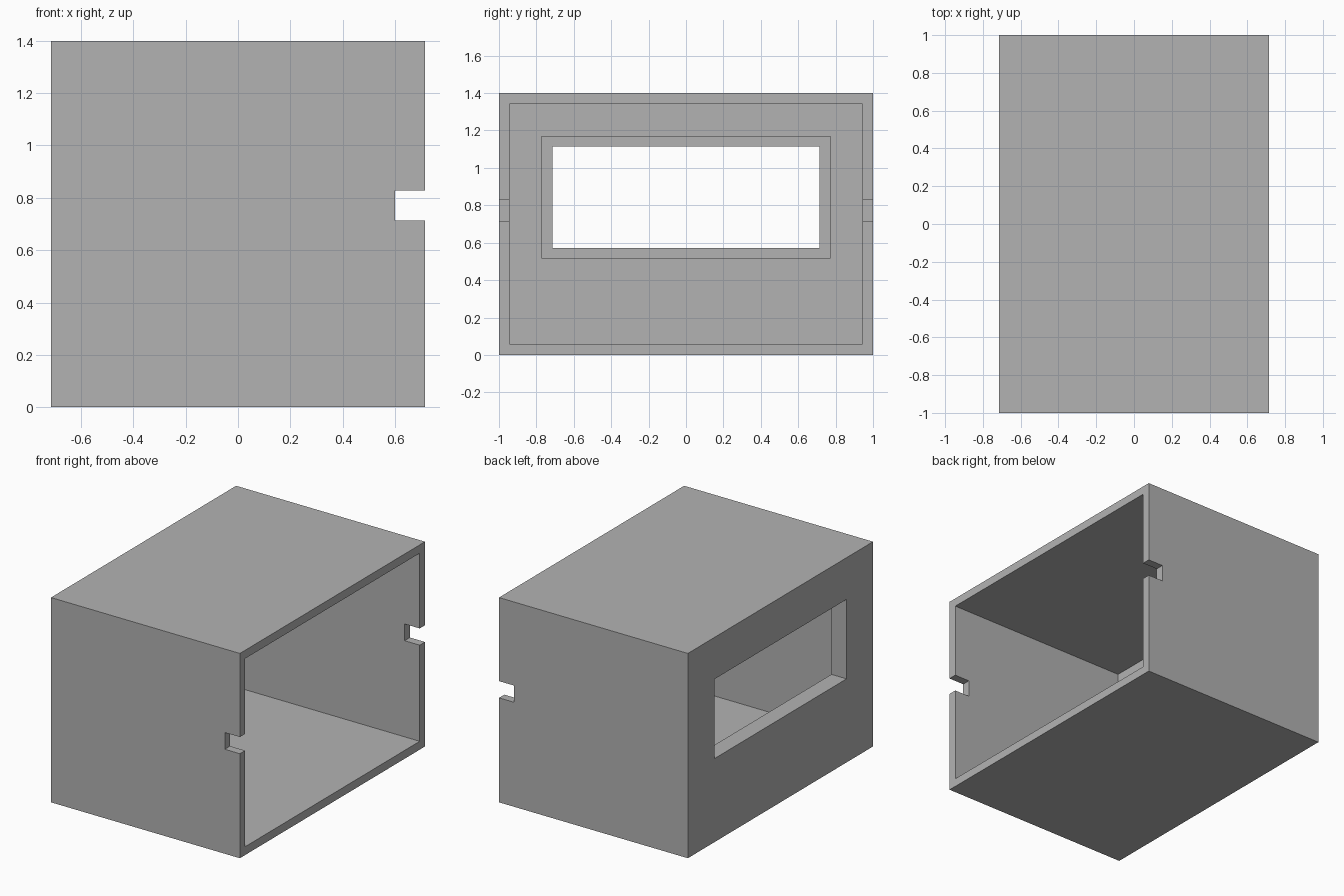
import bpy

cube = bpy.data.objects.get("Cube")
if cube:
    bpy.data.objects.remove(cube, do_unlink=True)

U = 1 / 35              # design module
T = 2 * U               # wall thickness
HX, HY, H = 25 * U, 1.0, 49 * U

grey = bpy.data.materials.new("matte grey")
grey.use_nodes = True
colour = (0.448, 0.448, 0.448, 1)
grey.diffuse_color = colour
grey.node_tree.nodes["Principled BSDF"].inputs["Base Color"].default_value = colour


def box(name, low, high):
    """Axis-aligned box between two opposite corners."""
    centre = [(a + b) / 2 for a, b in zip(low, high)]
    bpy.ops.mesh.primitive_cube_add(size=1, location=centre)
    ob = bpy.context.object
    ob.name = ob.data.name = name
    ob.scale = [b - a for a, b in zip(low, high)]
    bpy.ops.object.transform_apply(location=True, rotation=False, scale=True)
    ob.data.materials.append(grey)
    return ob


def combine(target, tool, operation):
    """Apply a boolean and discard the tool."""
    tool.hide_render = True
    mod = target.modifiers.new(operation.lower(), "BOOLEAN")
    mod.operation, mod.object, mod.solver = operation, tool, "EXACT"
    bpy.context.view_layer.objects.active = target
    bpy.ops.object.modifier_apply(modifier=mod.name)
    bpy.data.objects.remove(tool, do_unlink=True)


# Housing, open on its left side
housing = box("housing", (-HX, -HY, 0), (HX, HY, H))
cavity = box("cavity_cutter", (-HX + T, -HY + T, T), (HX + T, HY - T, H - T))
combine(housing, cavity, "DIFFERENCE")

# Collar standing inward around the window
win_y, win_low, win_high = HX, 20 * U, 39 * U
collar = box("window_collar", (-HX + U, -win_y - T, win_low - T),
             (-HX + 2 * T, win_y + T, win_high + T))
combine(housing, collar, "UNION")

# Window opening through wall and collar
window = box("window_cutter", (-HX - T, -win_y, win_low),
             (-HX + 3 * T, win_y, win_high))
combine(housing, window, "DIFFERENCE")

# Notches in the front and back walls at the open edge
notch = box("notch_cutter", (HX - 2 * T, -HY - T, 25 * U), (HX + T, HY + T, 29 * U))
combine(housing, notch, "DIFFERENCE")

for poly in housing.data.polygons:
    poly.use_smooth = False
    poly.material_index = 0
